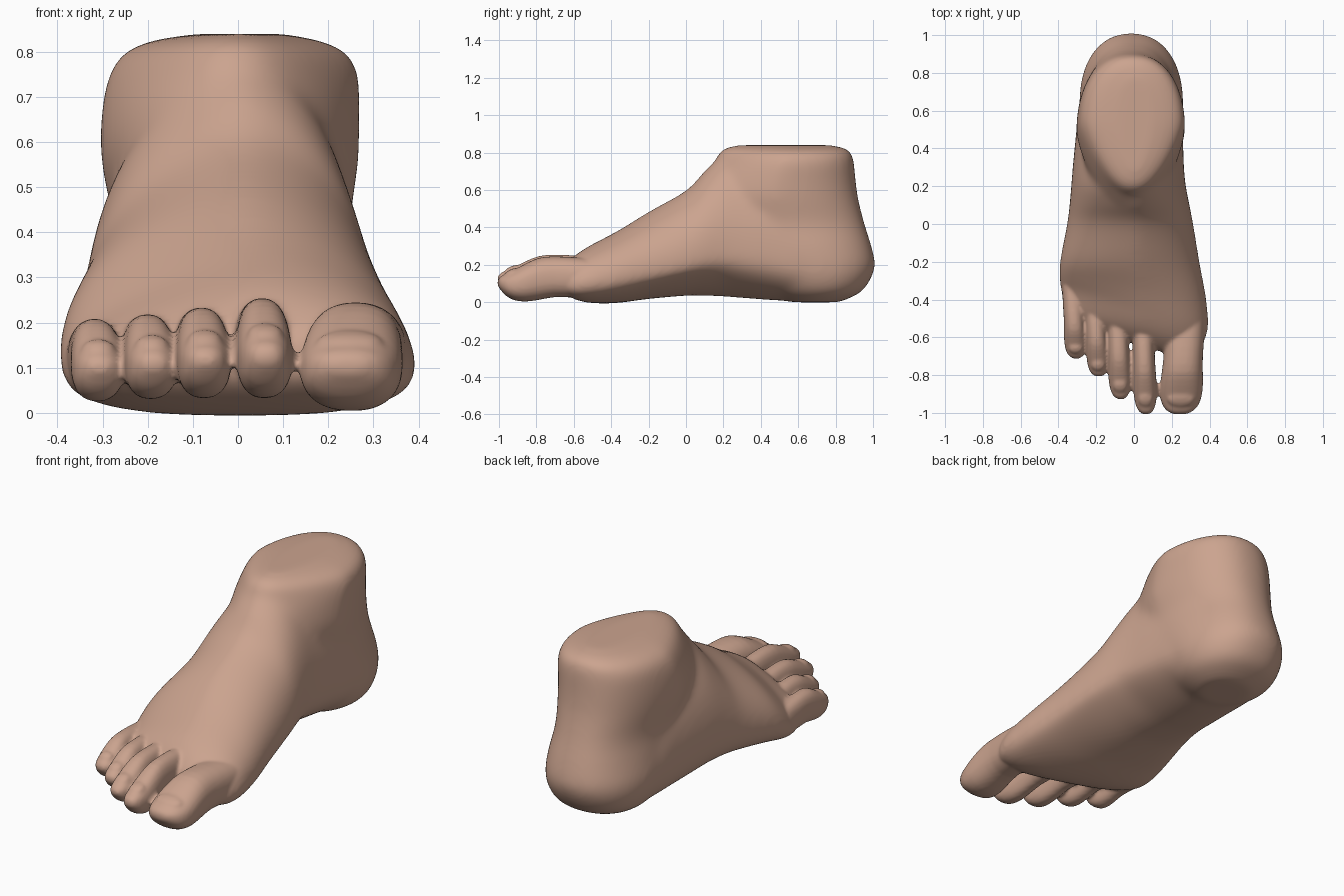
import bpy, bmesh
from math import sin, cos, pi, radians
from mathutils import Matrix

cube = bpy.data.objects.get("Cube")
if cube:
    bpy.data.objects.remove(cube, do_unlink=True)

skin = bpy.data.materials.new("skin")
skin.use_nodes = True
skin.diffuse_color = (0.60, 0.37, 0.275, 1)
skin.node_tree.nodes["Principled BSDF"].inputs["Base Color"].default_value = skin.diffuse_color

SIDES = 48
ANGLES = [2 * pi * i / SIDES for i in range(SIDES)]


def power(v, e):
    return abs(v) ** e * (1 if v >= 0 else -1)


def refine(rows, steps=4):
    """Add smoothly curved in-between rows to a table of section sizes."""
    out = []
    for i in range(len(rows) - 1):
        quad = (rows[max(i - 1, 0)], rows[i], rows[i + 1], rows[min(i + 2, len(rows) - 1)])
        for k in range(steps):
            t = k / steps
            out.append([b + t / 2 * (c - a + t * (2 * a - 5 * b + 4 * c - d + t * (3 * (b - c) + d - a)))
                        for a, b, c, d in zip(*quad)])
    return out + [rows[-1]]


def loft(bm, rings):
    """Skin a list of point rings and close both ends."""
    rows = [[bm.verts.new(p) for p in ring] for ring in rings]
    for a, b in zip(rows, rows[1:]):
        for i in range(SIDES):
            j = (i + 1) % SIDES
            bm.faces.new((a[i], a[j], b[j], b[i]))
    bm.faces.new(rows[0])
    bm.faces.new(rows[-1])


def instep_ring(y, shear, x0, x1, z0, z1, arch):
    """Cross-section of the foot: wide low down, peaked above, hollow inside."""
    cx, w, h = (x0 + x1) / 2, (x1 - x0) / 2, z1 - z0
    mid = z0 + h * 0.31
    ring = []
    for a in ANGLES:
        c, s = cos(a), sin(a)
        if s >= 0:
            x = cx + w * power(c, 1.25 if c > 0 else 1.45) + 0.03 * s * s
            z = mid + (z1 - mid) * s
        else:
            x = cx + w * power(c, 0.75)
            z = mid + (mid - z0) * power(s, 0.75) + arch * max(0, c) * -s * 1.6
        ring.append((x, y - shear * x, z))
    return ring


def ankle_ring(z, y0, y1, x0, x1):
    """Horizontal section of heel and ankle, narrower towards the front."""
    egg = 0.1 + 0.25 * min(1, max(0, (z - 0.3) / 0.2))
    return [((x0 + x1) / 2 + (x1 - x0) / 2 * power(cos(a), 0.88) * (1 + egg * min(0, sin(a))),
             (y0 + y1) / 2 + (y1 - y0) / 2 * power(sin(a), 0.95), z) for a in ANGLES]


def finish(bm, name, voxel, rounds):
    """Fuse the overlapping volumes of a mesh into one soft skin."""
    bmesh.ops.recalc_face_normals(bm, faces=bm.faces)
    mesh = bpy.data.meshes.new(name)
    bm.to_mesh(mesh)
    bm.free()
    mesh.materials.append(skin)
    mesh.shade_smooth()
    ob = bpy.data.objects.new(name, mesh)
    bpy.context.collection.objects.link(ob)
    remesh = ob.modifiers.new("fuse", "REMESH")
    remesh.mode = "VOXEL"
    remesh.voxel_size = voxel
    remesh.use_smooth_shade = True
    soften = ob.modifiers.new("soften", "SMOOTH")
    soften.factor = 0.5
    soften.iterations = rounds
    return ob


bm = bmesh.new()

# Sole, instep and ball: y, shear, left edge, right edge, sole, top, arch
loft(bm, [instep_ring(*r) for r in refine((
    (0.84, 0, -0.20, 0.17, 0.02, 0.55, 0),
    (0.65, 0, -0.285, 0.25, 0.003, 0.72, 0.02),
    (0.45, 0, -0.31, 0.26, 0.012, 0.80, 0.045),
    (0.30, 0, -0.325, 0.265, 0.023, 0.81, 0.06),
    (0.20, 0, -0.333, 0.275, 0.031, 0.79, 0.07),
    (0.10, 0, -0.342, 0.295, 0.035, 0.705, 0.07),
    (0.00, 0, -0.355, 0.315, 0.035, 0.60, 0.06),
    (-0.20, 0.03, -0.392, 0.35, 0.018, 0.485, 0.03),
    (-0.34, 0.15, -0.397, 0.385, 0.0, 0.395, 0.01),
    (-0.44, 0.28, -0.392, 0.395, -0.007, 0.335, 0),
    (-0.51, 0.33, -0.385, 0.37, 0.0, 0.295, 0),
    (-0.57, 0.33, -0.365, 0.33, 0.03, 0.25, 0),
    (-0.63, 0.33, -0.31, 0.26, 0.075, 0.18, 0)))])

# Heel and ankle: height, front, back, left edge, right edge
loft(bm, [ankle_ring(*r) for r in refine((
    (0.0, 0.56, 0.82, -0.15, 0.12),
    (0.05, 0.46, 0.93, -0.235, 0.205),
    (0.12, 0.38, 0.985, -0.275, 0.245),
    (0.20, 0.28, 1.012, -0.29, 0.26),
    (0.30, 0.18, 0.992, -0.283, 0.26),
    (0.42, 0.08, 0.955, -0.278, 0.25),
    (0.55, 0.03, 0.922, -0.303, 0.267),
    (0.65, 0.07, 0.908, -0.305, 0.27),
    (0.75, 0.15, 0.898, -0.287, 0.268),
    (0.80, 0.175, 0.885, -0.25, 0.24),
    (0.825, 0.21, 0.845, -0.19, 0.18),
    (0.84, 0.27, 0.78, -0.09, 0.10)))])

body = finish(bm, "body", 0.014, 35)
graph = bpy.context.evaluated_depsgraph_get()
soft_body = bpy.data.meshes.new_from_object(body.evaluated_get(graph))
bpy.data.objects.remove(body, do_unlink=True)
bm = bmesh.new()
bm.from_mesh(soft_body)

# Toes, big to little: base x, base y, tip x, tip y, half width, sole, top
TOES = (
    (0.275, -0.45, 0.243, -1.007, 0.113, 0.004, 0.24),
    (0.045, -0.45, 0.063, -1.007, 0.062, 0.032, 0.25),
    (-0.09, -0.42, -0.071, -0.927, 0.060, 0.032, 0.23),
    (-0.212, -0.38, -0.187, -0.807, 0.058, 0.03, 0.215),
    (-0.328, -0.33, -0.306, -0.712, 0.058, 0.025, 0.205))
# Shared toe outline: distance along, width, bottom, top
TOE_SHAPE = refine((
    (0, 0.9, 0.1, 0.95), (0.25, 0.93, 0.1, 1), (0.45, 0.92, 0.1, 1.02),
    (0.6, 0.96, 0.04, 0.99), (0.73, 1, 0.0, 0.86), (0.84, 0.96, 0.03, 0.72),
    (0.92, 0.82, 0.13, 0.63), (0.97, 0.6, 0.26, 0.57), (1, 0.3, 0.36, 0.49)), 2)
for bx, by, tx, ty, w, z0, z1 in TOES:
    rings = []
    for t, k, lo, hi in TOE_SHAPE:
        x, y = bx + (tx - bx) * t, by + (ty - by) * t
        b, h = z0 + (z1 - z0) * lo, (z1 - z0) * (hi - lo) / 2
        rings.append([(x + w * k * power(cos(a), 0.85), y, b + h + h * power(sin(a), 0.85))
                      for a in ANGLES])
    loft(bm, rings)
    # Toenail: a thin dome half sunk into the toe end
    place = (Matrix.Translation((tx + (bx - tx) * 0.14, ty + (by - ty) * 0.14, z0 + (z1 - z0) * 0.66))
             @ Matrix.Rotation(radians(22), 4, "X")
             @ Matrix.Diagonal((w * 0.62, (by - ty) * 0.08, 0.018, 1)))
    bmesh.ops.create_uvsphere(bm, u_segments=24, v_segments=12, radius=1, matrix=place)

finish(bm, "foot", 0.009, 6)
